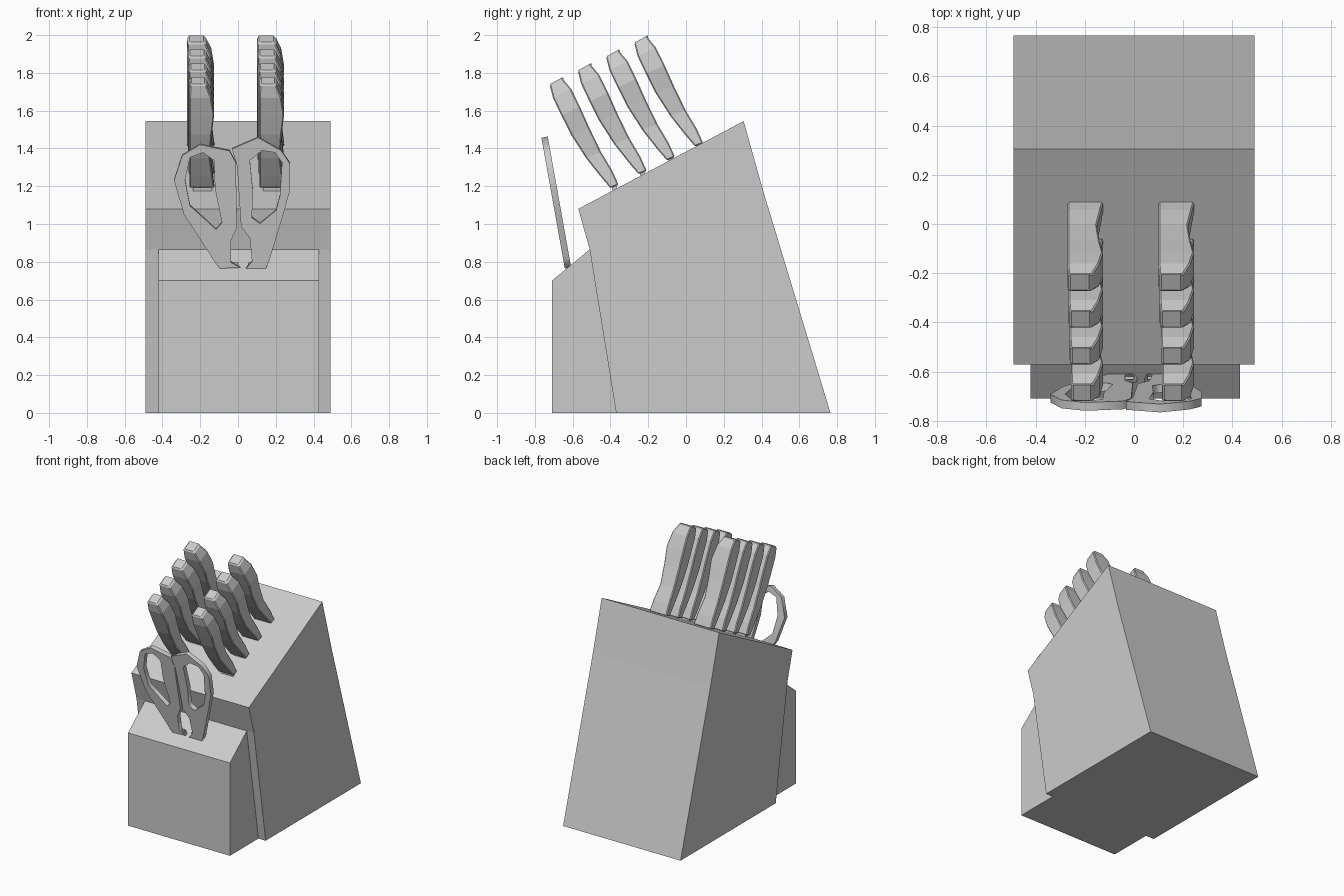
import bpy, bmesh, math

if "Cube" in bpy.data.objects:
    bpy.data.objects.remove(bpy.data.objects["Cube"])


def mesh_object(name, verts, faces):
    me = bpy.data.meshes.new(name)
    me.from_pydata(verts, [], faces)
    bm = bmesh.new()
    bm.from_mesh(me)
    bmesh.ops.recalc_face_normals(bm, faces=bm.faces)
    bm.to_mesh(me)
    bm.free()
    ob = bpy.data.objects.new(name, me)
    bpy.context.collection.objects.link(ob)
    return ob


def prism(name, profile, x0, x1):
    """Extrude a (y, z) profile along x."""
    n = len(profile)
    verts = [(x, y, z) for x in (x0, x1) for y, z in profile]
    faces = [tuple(range(n)), tuple(range(n, 2 * n))]
    faces += [(i, (i + 1) % n, (i + 1) % n + n, i + n) for i in range(n)]
    return mesh_object(name, verts, faces)


def loft(name, rings):
    """Skin a stack of four-sided rings."""
    verts = [v for r in rings for v in r]
    faces = [(0, 1, 2, 3), tuple(range(len(verts) - 4, len(verts)))]
    for k in range(len(rings) - 1):
        a = 4 * k
        faces += [(a + i, a + (i + 1) % 4, a + 4 + (i + 1) % 4, a + 4 + i) for i in range(4)]
    return mesh_object(name, verts, faces)


# Main slanted block and the lower box in front of it
prism("main_block", [(-.37, 0), (.765, 0), (.41, 1.17), (.305, 1.545),
                     (-.57, 1.08), (-.51, .865)], -.49, .49)
prism("front_box", [(-.71, 0), (-.37, 0), (-.51, .865), (-.71, .70)], -.42, .43)

# Knife handles: front edge (y, z), back edge (y, z), left x, right x
STATIONS = [
    (-.400, 1.190, -.357, 1.208, -.270, -.125),
    (-.455, 1.255, -.392, 1.285, -.270, -.135),
    (-.530, 1.350, -.450, 1.382, -.270, -.150),
    (-.610, 1.475, -.512, 1.510, -.270, -.140),
    (-.660, 1.575, -.562, 1.622, -.270, -.126),
    (-.704, 1.667, -.608, 1.715, -.270, -.142),
    (-.720, 1.730, -.652, 1.768, -.268, -.170),
    (-.717, 1.742, -.648, 1.780, -.258, -.182),
]
for row in range(4):
    dy, dz = .1493 * row, .0735 * row
    widen = .91 + .03 * row
    for col, dx in (("left", 0), ("right", .37)):
        def px(x):
            return -.125 + (x + .125) * widen + dx
        rings = [[(px(a), fy + dy, fz + dz), (px(b), fy + dy, fz + dz),
                  (px(b), by + dy, bz + dz), (px(a), by + dy, bz + dz)]
                 for fy, fz, by, bz, a, b in STATIONS]
        handle = loft(f"knife_handle_{col}_{row + 1}", rings)
        bev = handle.modifiers.new("edge_chamfer", 'BEVEL')
        bev.width = .006
        bev.segments = 1
        bev.limit_method = 'ANGLE'
        bev.angle_limit = math.radians(50)
        # Short tang joining the handle to the block
        prism(f"knife_tang_{col}_{row + 1}",
              [(y + dy, z + dz) for y, z in
               ((-.385, 1.15), (-.360, 1.15), (-.370, 1.215), (-.395, 1.205))],
              px(-.25), px(-.14))

# Scissor handles: outline and finger hole as (x, z) seen from the front
LEFT = ([(-.296, 1.365), (-.201, 1.423), (-.045, 1.39), (-.012, 1.33), (-.005, .985),
         (-.037, .915), (-.037, .80), (.012, .772), (-.095, .767), (-.115, .79),
         (-.286, 1.053), (-.339, 1.233)],
        [(-.254, 1.355), (-.185, 1.381), (-.127, 1.339), (-.122, 1.19), (-.085, 1.01),
         (-.116, .974), (-.254, 1.10), (-.28, 1.233)])
RIGHT = ([(-.032, 1.40), (.106, 1.46), (.228, 1.392), (.275, 1.323), (.275, 1.18),
          (.238, 1.048), (.169, .82), (.148, .767), (.042, .767), (.074, .804),
          (.063, .926), (.016, .99), (-.005, 1.31)],
         [(.063, 1.339), (.127, 1.392), (.196, 1.381), (.233, 1.328), (.222, 1.153),
          (.201, 1.074), (.116, 1.005), (.074, 1.037), (.079, 1.18)])
LEAN = math.atan(.179)
for name, loops in (("scissor_handle_left", LEFT), ("scissor_handle_right", RIGHT)):
    cu = bpy.data.curves.new(name, 'CURVE')
    cu.dimensions = '2D'
    cu.fill_mode = 'BOTH'
    cu.extrude = .017
    for loop in loops:
        sp = cu.splines.new('POLY')
        sp.points.add(len(loop) - 1)
        for p, (x, z) in zip(sp.points, loop):
            p.co = (x, (z - .78) / math.cos(LEAN), 0, 1)
        sp.use_cyclic_u = True
    ob = bpy.data.objects.new(name, cu)
    bpy.context.collection.objects.link(ob)
    ob.location = (0, -.627, .78)
    ob.rotation_euler = (math.pi / 2 + LEAN, 0, 0)
    bpy.ops.object.select_all(action='DESELECT')
    ob.select_set(True)
    bpy.context.view_layer.objects.active = ob
    bpy.ops.object.convert(target='MESH')

# Scissor blades running down into the front box
for name, x0, x1 in (("scissor_blade_left", -.09, 0), ("scissor_blade_right", .055, .145)):
    prism(name, [(-.632, .80), (-.620, .80), (-.606, .72), (-.618, .72)], x0, x1)
